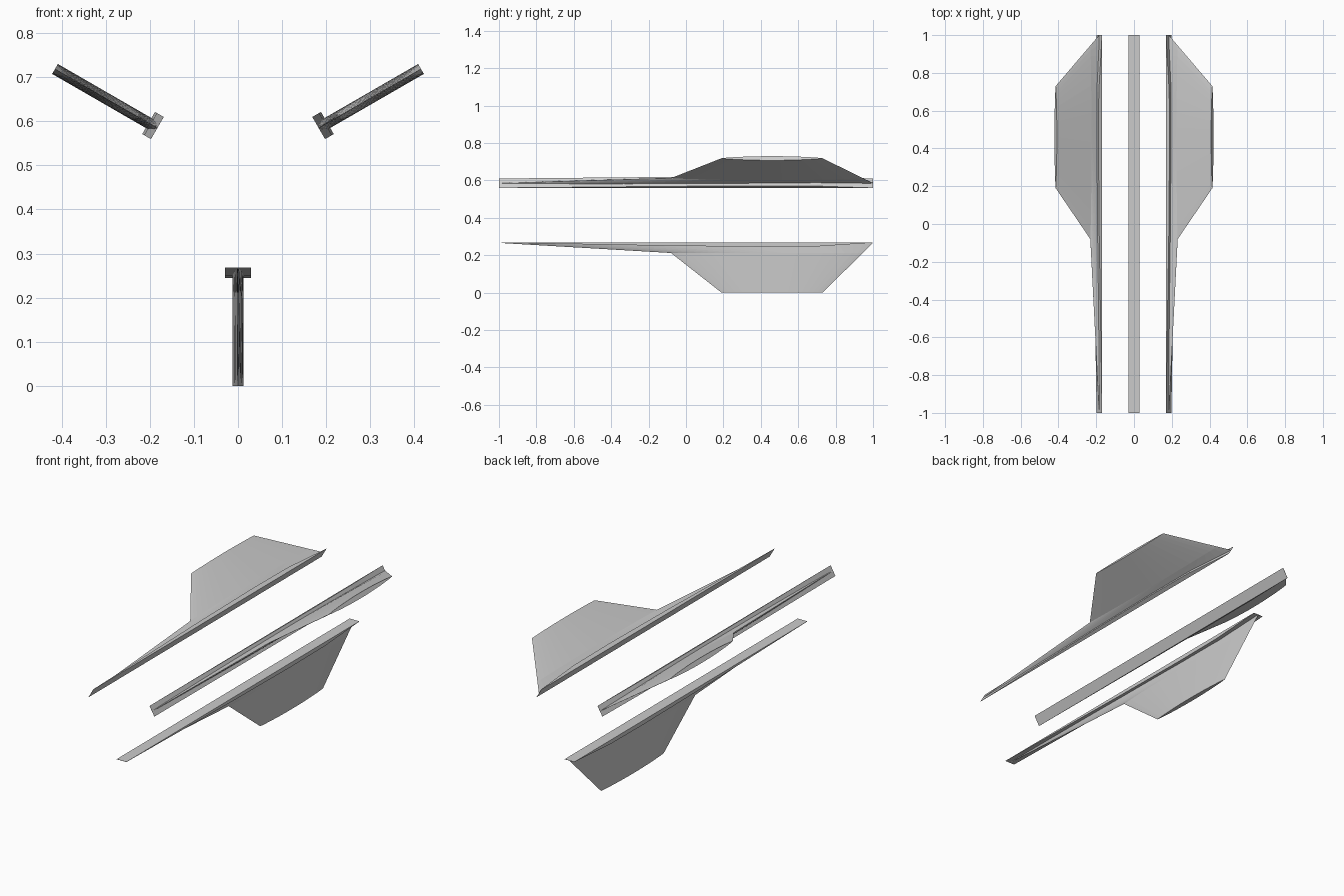
import bpy, bmesh, math
from mathutils import Matrix

if "Cube" in bpy.data.objects:
    bpy.data.objects.remove(bpy.data.objects["Cube"])

CENTER_Z = 0.479          # axis the three fins are arrayed around
BASE_Z = 0.268            # inner face of the lowest mounting strip
HALF_T = 0.013            # fin half thickness
HALF_W = 0.029            # strip half width
STEPS = 20


def finish(name, bm, angle):
    bmesh.ops.remove_doubles(bm, verts=bm.verts, dist=1e-5)
    bmesh.ops.dissolve_degenerate(bm, edges=bm.edges, dist=1e-5)
    bmesh.ops.recalc_face_normals(bm, faces=bm.faces)
    pivot = Matrix.Translation((0, 0, CENTER_Z))
    bm.transform(pivot @ Matrix.Rotation(angle, 4, 'Y') @ pivot.inverted())
    me = bpy.data.meshes.new(name)
    bm.to_mesh(me)
    bm.free()
    ob = bpy.data.objects.new(name, me)
    bpy.context.collection.objects.link(ob)


def loft(rings):
    bm = bmesh.new()
    loops = [[bm.verts.new(p) for p in ring] for ring in rings]
    n = len(loops[0])
    for a, b in zip(loops, loops[1:]):
        for i in range(n):
            j = (i + 1) % n
            bm.faces.new((a[i], a[j], b[j], b[i]))
    bm.faces.new(loops[0])
    bm.faces.new(loops[-1])
    return bm


# Lens-shaped cross-section, sharp at both ends of the chord
def section(z, tail, lead):
    ring = []
    for side in (1, -1):
        for k in range(STEPS):
            t = k / STEPS if side > 0 else 1 - k / STEPS
            u = (1 - math.cos(math.pi * t)) / 2
            x = side * HALF_T * max(0, math.sin(math.pi * u)) ** 0.7
            ring.append((x, tail + (lead - tail) * u, z))
    return ring


# Mounting strip: flat inner face, outer face tapering to thin ends
STRIP = [(-1, 0.001), (-0.08, 0.018), (0.4, 0.023), (0.7, 0.021), (1, 0.001)]


def strip_ring(y, t):
    return [(-HALF_W, y, BASE_Z), (HALF_W, y, BASE_Z),
            (HALF_W, y, BASE_Z - t), (-HALF_W, y, BASE_Z - t)]


for i, label in enumerate(("bottom", "left", "right")):
    angle = i * 2 * math.pi / 3
    fin = loft([section(0.266, -1, 1),
                section(0.212, -0.08, 0.945),
                section(0.0, 0.19, 0.73)])
    finish(label + "_fin", fin, angle)
    finish(label + "_mounting_strip", loft([strip_ring(*s) for s in STRIP]), angle)
